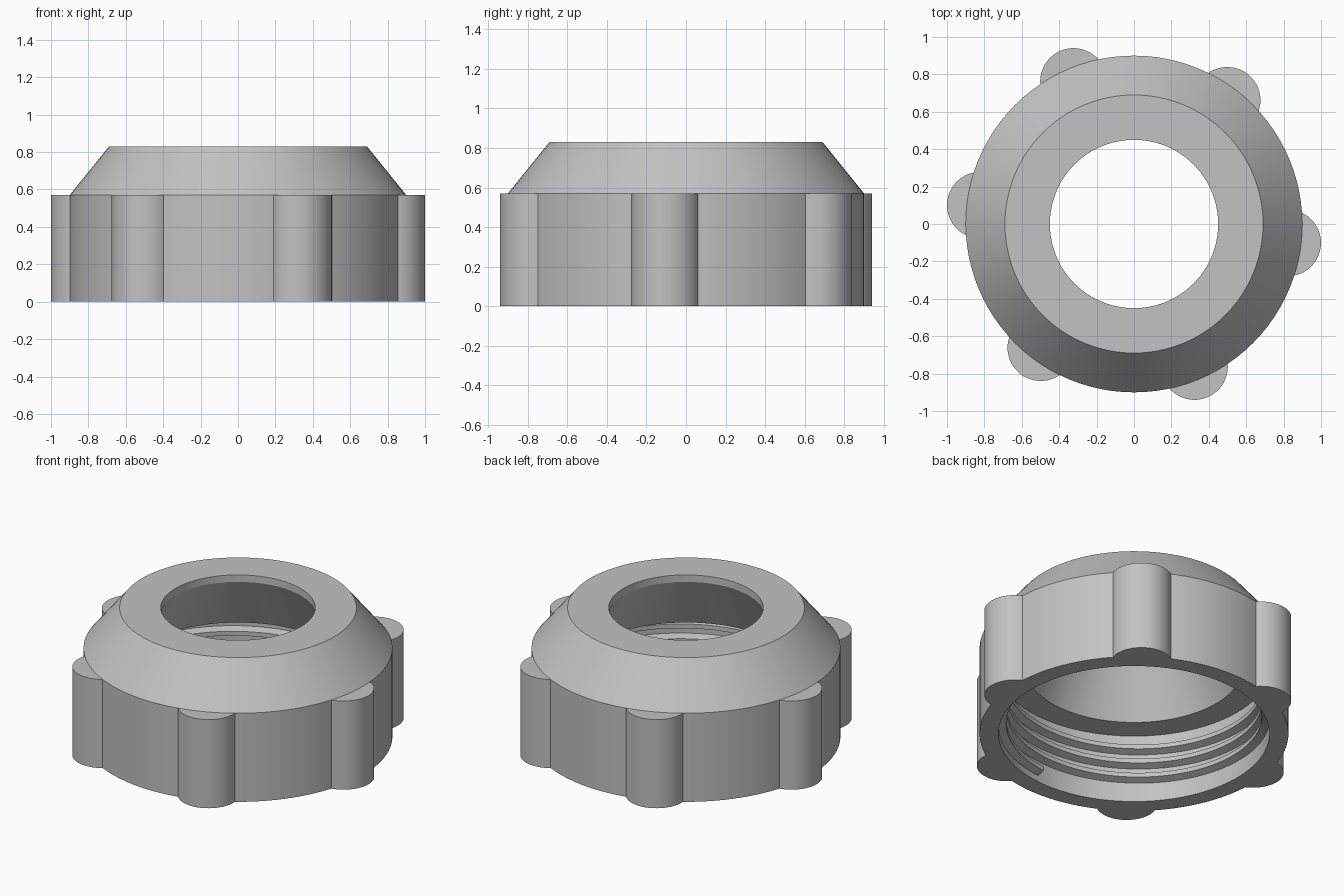
import bpy, bmesh, math
from mathutils import Vector, Matrix

if "Cube" in bpy.data.objects:
    bpy.data.objects.remove(bpy.data.objects["Cube"], do_unlink=True)

grey = bpy.data.materials.new("plain_grey")
grey.use_nodes = True
COLOUR = (0.54, 0.54, 0.54, 1)
grey.diffuse_color = COLOUR
grey.node_tree.nodes["Principled BSDF"].inputs["Base Color"].default_value = COLOUR


def finish(bm, name):
    """Turn a bmesh into a smooth object with sharp edges kept."""
    bmesh.ops.recalc_face_normals(bm, faces=bm.faces)
    mesh = bpy.data.meshes.new(name)
    bm.to_mesh(mesh)
    bm.free()
    mesh.materials.append(grey)
    obj = bpy.data.objects.new(name, mesh)
    bpy.context.collection.objects.link(obj)
    bpy.ops.object.select_all(action='DESELECT')
    obj.select_set(True)
    bpy.context.view_layer.objects.active = obj
    bpy.ops.object.shade_smooth_by_angle(angle=math.radians(25))
    return obj


def bridge(bm, a, b):
    """Join two closed rings of vertices with quads."""
    for i in range(len(a)):
        j = (i + 1) % len(a)
        bm.faces.new((a[i], a[j], b[j], b[i]))


def around(r, angle, z):
    return Vector((r * math.cos(angle), r * math.sin(angle), z))


# Hollow nut body: a closed section (radius, height) turned about z
SECTION = [(0.79, 0), (0.90, 0), (0.90, 0.57), (0.69, 0.83), (0.45, 0.83),
           (0.45, 0.785), (0.63, 0.44), (0.79, 0.44)]
SIDES = 96
bm = bmesh.new()
rings = [[bm.verts.new(around(r, math.tau * i / SIDES, z)) for r, z in SECTION]
         for i in range(SIDES)]
for i in range(SIDES):
    bridge(bm, rings[i], rings[(i + 1) % SIDES])
finish(bm, "nut_body")

# Six rounded grip lobes, kept clear of the bore
LOBE_R, LOBE_OUT, LOBE_TOP = 0.178, 0.828, 0.57
half_arc = math.radians(79)
STEPS = 24
for k in range(6):
    turn = Matrix.Rotation(math.radians(-7 + 60 * k), 4, 'Z')
    bm = bmesh.new()
    levels = []
    for z in (0, LOBE_TOP):
        ring = []
        for s in range(STEPS + 1):
            a = half_arc * (2 * s / STEPS - 1)
            ring.append(bm.verts.new(turn @ (around(LOBE_R, a, z) + Vector((LOBE_OUT, 0, 0)))))
        levels.append(ring)
        bm.faces.new(ring)
    bridge(bm, *levels)
    finish(bm, f"grip_lobe_{k + 1}")

# Internal screw thread: a ridge section swept up a right-handed helix
RIDGE = [(0.80, -0.033), (0.745, -0.014), (0.745, 0.014), (0.80, 0.033)]
PITCH, TURNS, START_Z = 0.095, 3.5, 0.07
count = int(TURNS * SIDES)
bm = bmesh.new()
rings = []
for i in range(count + 1):
    a = math.radians(-85) + math.tau * i / SIDES
    z = START_Z + PITCH * i / SIDES
    rings.append([bm.verts.new(around(r, a, z + dz)) for r, dz in RIDGE])
for low, high in zip(rings, rings[1:]):
    bridge(bm, low, high)
bm.faces.new(rings[0])
bm.faces.new(rings[-1])
finish(bm, "inner_thread")
